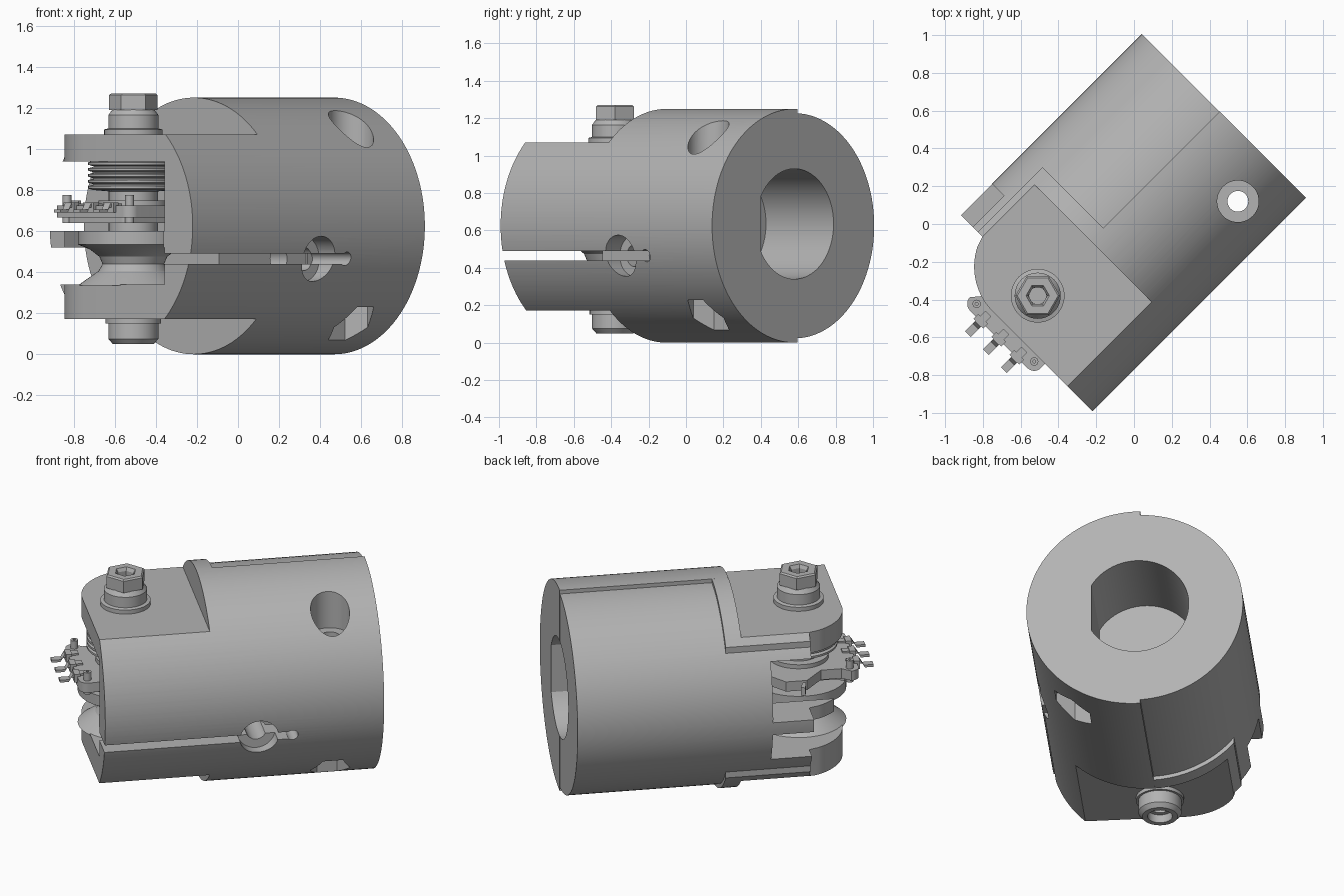
import bpy, bmesh
from math import sin, cos, pi, radians, acos
from mathutils import Matrix, Vector

if "Cube" in bpy.data.objects:
    bpy.data.objects.remove(bpy.data.objects["Cube"], do_unlink=True)

grey = bpy.data.materials.new("machined grey")
grey.use_nodes = True
grey.diffuse_color = (0.45, 0.45, 0.45, 1)
grey.node_tree.nodes["Principled BSDF"].inputs["Base Color"].default_value = grey.diffuse_color

# Everything is built with the barrel along x, then turned 45 degrees
TURN = Matrix.Rotation(radians(45), 4, 'Z')
CW, CZ = 0.08, 0.625            # barrel axis
R_BIG, R_SMALL = 0.625, 0.602   # raised and plain barrel radius
END, BACK = -0.857, 0.742
BU, BW = -0.629, 0.092          # pivot bolt


def make(name, bm):
    bmesh.ops.recalc_face_normals(bm, faces=bm.faces)
    mesh = bpy.data.meshes.new(name)
    bm.to_mesh(mesh)
    bm.free()
    mesh.materials.append(grey)
    obj = bpy.data.objects.new(name, mesh)
    bpy.context.collection.objects.link(obj)
    return obj


def prism(name, pts, axis, a, b):
    """Extrude a 2D outline along one axis from a to b."""
    place = {'x': lambda p, t: (t, p[0], p[1]),
             'y': lambda p, t: (p[0], t, p[1]),
             'z': lambda p, t: (p[0], p[1], t)}[axis]
    bm = bmesh.new()
    low = [bm.verts.new(place(p, a)) for p in pts]
    high = [bm.verts.new(place(p, b)) for p in pts]
    bm.faces.new(low)
    bm.faces.new(high)
    for i in range(len(pts)):
        j = (i + 1) % len(pts)
        bm.faces.new((low[i], low[j], high[j], high[i]))
    return make(name, bm)


def arc(cx, cy, r, start=0.0, end=2 * pi, n=96):
    full = abs(end - start - 2 * pi) < 1e-6
    steps = n if full else n - 1
    return [(cx + r * cos(start + (end - start) * i / steps),
             cy + r * sin(start + (end - start) * i / steps)) for i in range(n)]


def box(name, u, w, z):
    return prism(name, [(u[0], w[0]), (u[1], w[0]), (u[1], w[1]), (u[0], w[1])], 'z', *z)


def lathe(name, profile, steps=48, start=0.0, centre=(BU, BW)):
    """Spin a closed (radius, height) profile around a vertical axis."""
    bm = bmesh.new()
    rings = []
    for s in range(steps):
        a = start + 2 * pi * s / steps
        rings.append([bm.verts.new((centre[0] + r * cos(a), centre[1] + r * sin(a), z))
                      for r, z in profile])
    n = len(profile)
    for s in range(steps):
        p, q = rings[s], rings[(s + 1) % steps]
        for i in range(n):
            j = (i + 1) % n
            bm.faces.new((p[i], p[j], q[j], q[i]))
    return make(name, bm)


def combine(obj, others, operation):
    for other in others:
        mod = obj.modifiers.new("cut", 'BOOLEAN')
        mod.operation, mod.solver, mod.object = operation, 'EXACT', other
    bpy.context.view_layer.update()
    deps = bpy.context.evaluated_depsgraph_get()
    mesh = bpy.data.meshes.new_from_object(obj.evaluated_get(deps))
    obj.modifiers.clear()
    obj.data = mesh
    for other in others:
        bpy.data.objects.remove(other, do_unlink=True)


def raised(limit, a, b):
    """Raised skin of the barrel, kept on the side below the given limit."""
    t = acos((limit - CW) / R_BIG)
    return prism("raised_skin", arc(CW, CZ, R_BIG, t, 2 * pi - t), 'x', a, b)


# Barrel with its raised skin
body = prism("barrel", arc(CW, CZ, R_SMALL), 'x', END + 0.001, BACK - 0.001)
combine(body, [raised(0.1, END, BACK), raised(0.555, END, -0.13)], 'UNION')

# Clevis flats, rounded corner and pocket between the arms
corner = ([(-1.5, 0.2)] + arc(-0.52, 0.2, 0.337, pi, radians(117), 20)
          + [(-0.615, 0.52), (-0.615, 1), (-1.5, 1)])
cuts = [
    box("top_flat", (-1.5, -0.225), (-1, 1), (1.07, 1.6)),
    box("bottom_flat", (-1.5, -0.225), (-1, 1), (-0.4, 0.172)),
    prism("corner", corner, 'z', -0.5, 1.8),
    box("lower_pocket", (-1.5, -0.38), (-0.35, 1), (0.34, 0.52)),
    box("middle_pocket", (-1.5, -0.385), (-0.345, 0.42), (0.515, 0.605)),
    box("upper_pocket", (-1.5, -0.38), (-0.35, 1), (0.6, 0.94)),
    prism("bolt_hole", arc(BU, BW, 0.09, n=32), 'z', -0.3, 1.6),
]
combine(body, cuts, 'DIFFERENCE')

# Shaft bore with one flat
t = acos(-0.256 / 0.295)
bore = prism("bore", arc(CW, 0.635, 0.295, -t, t, 72), 'x', 0.23, 1.0)
# Clamp slit with its screw hole
SU, SZ = 0.03, 0.465
cuts = [
    bore,
    box("slit", (-1.5, 0.22), (-0.9, -0.25), (0.44, 0.49)),
    prism("slit_end", arc(0.22, SZ, 0.033, n=24), 'y', -0.9, -0.26),
    prism("clamp_recess", arc(SU, SZ, 0.11, n=48), 'y', -0.9, -0.42),
    prism("clamp_hole", arc(SU, SZ, 0.058, n=32), 'y', -0.9, -0.1),
    # Vertical screw hole with round recess above and hexagon below
    prism("screw_recess", arc(0.474, -0.304, 0.11, n=48), 'z', 0.96, 1.6),
    prism("screw_hole", arc(0.474, -0.304, 0.055, n=32), 'z', -0.5, 1.5),
    prism("nut_pocket", arc(0.474, -0.304, 0.115, n=6), 'z', -0.4, 0.28),
]
combine(body, cuts, 'DIFFERENCE')

# Pivot bolt: collar, tube and socket head in one turned part
lathe("pivot_bolt", [
    (0.045, 0.1), (0.07, 0.1), (0.07, 0.05), (0.1, 0.05), (0.122, 0.075), (0.122, 0.15),
    (0.135, 0.15), (0.135, 0.178), (0.088, 0.178), (0.088, 1.066), (0.142, 1.066),
    (0.142, 1.095), (0.122, 1.1), (0.122, 1.165), (0.1, 1.195), (0.045, 1.195)])
lathe("hex_nut", [(0.05, 1.19), (0.118, 1.19), (0.118, 1.262), (0.108, 1.27),
                  (0.062, 1.27), (0.05, 1.25)], 6, radians(-45))

# Spool with flared waist
spool = [(0.08, 0.335), (0.27, 0.335), (0.235, 0.36), (0.17, 0.405), (0.15, 0.44),
         (0.165, 0.475), (0.21, 0.51), (0.27, 0.535), (0.27, 0.6), (0.08, 0.6)]
lathe("spool", spool)
lathe("spool_hub", [(0.08, 0.6), (0.12, 0.6), (0.12, 0.8), (0.08, 0.8)])

# Stacked spring coils
coils = [(0.08, 0.79)]
for i in range(5):
    z = 0.8 + i * 0.029
    coils += [(0.195, z), (0.22, z + 0.007), (0.22, z + 0.019), (0.195, z + 0.026)]
lathe("spring", coils + [(0.08, 0.942)])

# Sensor board with rounded tabs
board = [(-0.4, -0.16), (-0.4, 0.3), (-0.5, 0.42), (-0.62, 0.42), (-0.72, 0.3), (-0.84, 0.3)]
board += arc(-0.888, 0.29, 0.05, pi / 2, pi, 8) + arc(-0.888, -0.141, 0.05, pi, 1.5 * pi, 8)
prism("sensor_board", board, 'z', 0.665, 0.725)
prism("sensor_base", [(u * 0.9 - 0.06, w * 0.8 + 0.015) for u, w in board], 'z', 0.64, 0.665)
lathe("sensor_ring", [(0.08, 0.72), (0.17, 0.72), (0.17, 0.75), (0.08, 0.75)])
for side, w in (("left", 0.29), ("right", -0.141)):
    lathe(side + "_board_peg", [(0.008, 0.64), (0.022, 0.64), (0.022, 0.775), (0.008, 0.775)],
          16, centre=(-0.888, w))

# Bent solder pins
bend = [(-0.88, 0.715), (-0.97, 0.715), (-0.985, 0.69), (-1.035, 0.69),
        (-1.035, 0.705), (-0.977, 0.705), (-0.96, 0.735), (-0.88, 0.735)]
for i, w in enumerate((0.21, 0.075, -0.06)):
    prism("solder_pin_%d" % (i + 1), bend, 'y', w - 0.022, w + 0.022)
    box("pin_shoulder_%d" % (i + 1), (-0.955, -0.92), (w - 0.036, w + 0.036), (0.69, 0.74))

# Spring end hooked over the board
prism("spring_end", [(-0.6, 0.5), (-0.58, 0.5), (-0.56, 0.56), (-0.585, 0.57)], 'z', 0.7, 0.75)

# Turn into place, smooth the curved surfaces
for obj in list(bpy.context.collection.objects):
    if obj.type == 'MESH' and grey.name in obj.data.materials:
        obj.data.transform(TURN)
        bpy.ops.object.select_all(action='DESELECT')
        obj.select_set(True)
        bpy.context.view_layer.objects.active = obj
        bpy.ops.object.shade_smooth_by_angle(angle=radians(25))
